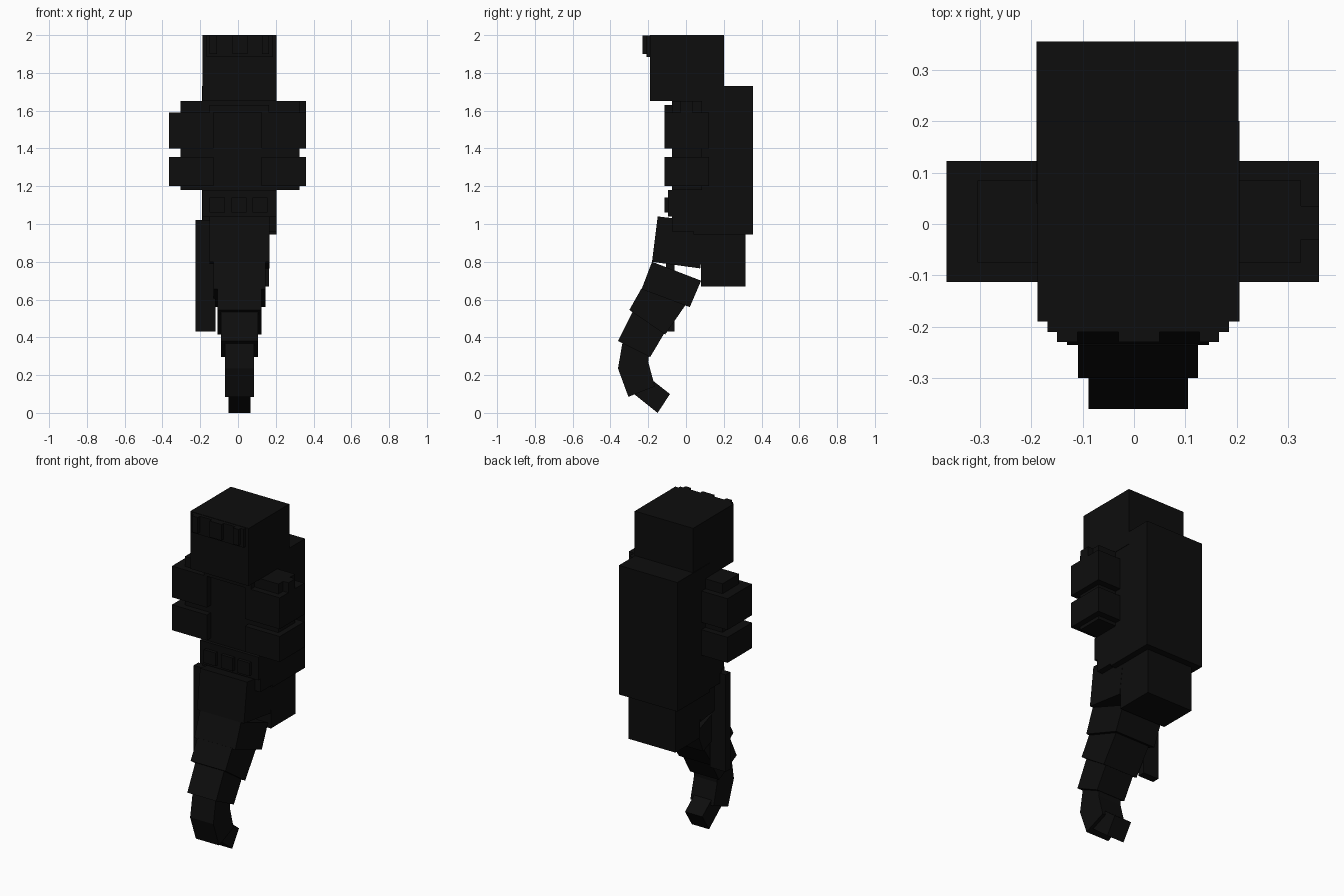
import bpy, bmesh

black = bpy.data.materials.new("near_black")
black.diffuse_color = (0.004, 0.004, 0.004, 1)


def prism(name, x0, x1, quad):
    """Extrude a side outline of (y, z) points from x0 to x1."""
    bm = bmesh.new()
    face = bm.faces.new([bm.verts.new((x0, y, z)) for y, z in quad])
    ext = bmesh.ops.extrude_face_region(bm, geom=[face])
    verts = [v for v in ext["geom"] if isinstance(v, bmesh.types.BMVert)]
    bmesh.ops.translate(bm, verts=verts, vec=(x1 - x0, 0, 0))
    bmesh.ops.recalc_face_normals(bm, faces=bm.faces)
    me = bpy.data.meshes.new(name)
    bm.to_mesh(me)
    bm.free()
    me.materials.append(black)
    ob = bpy.data.objects.new(name, me)
    bpy.context.collection.objects.link(ob)
    return ob


def box(name, x0, x1, y0, y1, z0, z1):
    return prism(name, x0, x1, [(y0, z0), (y1, z0), (y1, z1), (y0, z1)])


# Head with a studded brow band
box("head", -0.188, 0.205, -0.19, 0.2, 1.65, 2.0)
box("brow_band", -0.168, 0.185, -0.21, -0.18, 1.885, 1.998)
for i, (a, b) in enumerate([(-0.15, -0.11), (-0.03, 0.05), (0.127, 0.165)]):
    box(f"brow_stud_{i}", a, b, -0.23, -0.2, 1.9, 1.998)

# Torso, collar and belt with pouches
box("torso", -0.188, 0.203, -0.075, 0.085, 0.96, 1.655)
box("collar", -0.15, 0.165, -0.113, -0.06, 1.59, 1.63)
box("belt", -0.188, 0.203, -0.095, 0.06, 1.04, 1.18)
for i, a in enumerate((-0.15, -0.035, 0.077)):
    box(f"belt_pouch_{i}", a, a + 0.08, -0.115, -0.08, 1.06, 1.14)

# Backpack
box("backpack", -0.19, 0.203, 0.04, 0.355, 0.945, 1.73)
box("backpack_base", -0.15, 0.165, 0.08, 0.315, 0.67, 0.95)

# Arms with two thick cuffs each
for side, x0, x1, c0, c1 in (("left", -0.305, -0.17, -0.365, -0.13),
                             ("right", 0.165, 0.325, 0.125, 0.36)):
    box(f"{side}_arm", x0, x1, -0.075, 0.085, 1.18, 1.65)
    box(f"{side}_upper_cuff", c0, c1, -0.113, 0.123, 1.4, 1.59)
    box(f"{side}_lower_cuff", c0, c1, -0.113, 0.123, 1.2, 1.355)
box("shoulder_tab", 0.24, 0.36, -0.03, 0.035, 1.58, 1.65)

# Strip hanging beside the tail
box("hanging_strip", -0.225, -0.12, -0.105, -0.06, 0.43, 1.02)

# Curling tail: half width and side outline of every segment
tail = [
    (0.158, [(-0.15, 1.04), (-0.18, 0.80), (0.075, 0.765), (0.11, 1.01)]),
    (0.138, [(-0.18, 0.80), (-0.235, 0.655), (0.02, 0.56), (0.08, 0.70)]),
    (0.117, [(-0.235, 0.66), (-0.30, 0.545), (-0.11, 0.415), (0.0, 0.575)]),
    (0.097, [(-0.28, 0.54), (-0.36, 0.38), (-0.19, 0.295), (-0.11, 0.43)]),
    (0.078, [(-0.335, 0.38), (-0.36, 0.235), (-0.20, 0.27), (-0.19, 0.36)]),
    (0.078, [(-0.36, 0.235), (-0.305, 0.085), (-0.165, 0.14), (-0.20, 0.27)]),
    (0.058, [(-0.275, 0.10), (-0.15, 0.0), (-0.085, 0.10), (-0.20, 0.19)]),
]
for i, (w, quad) in enumerate(tail):
    prism(f"tail_segment_{i}", 0.008 - w, 0.008 + w, quad)
